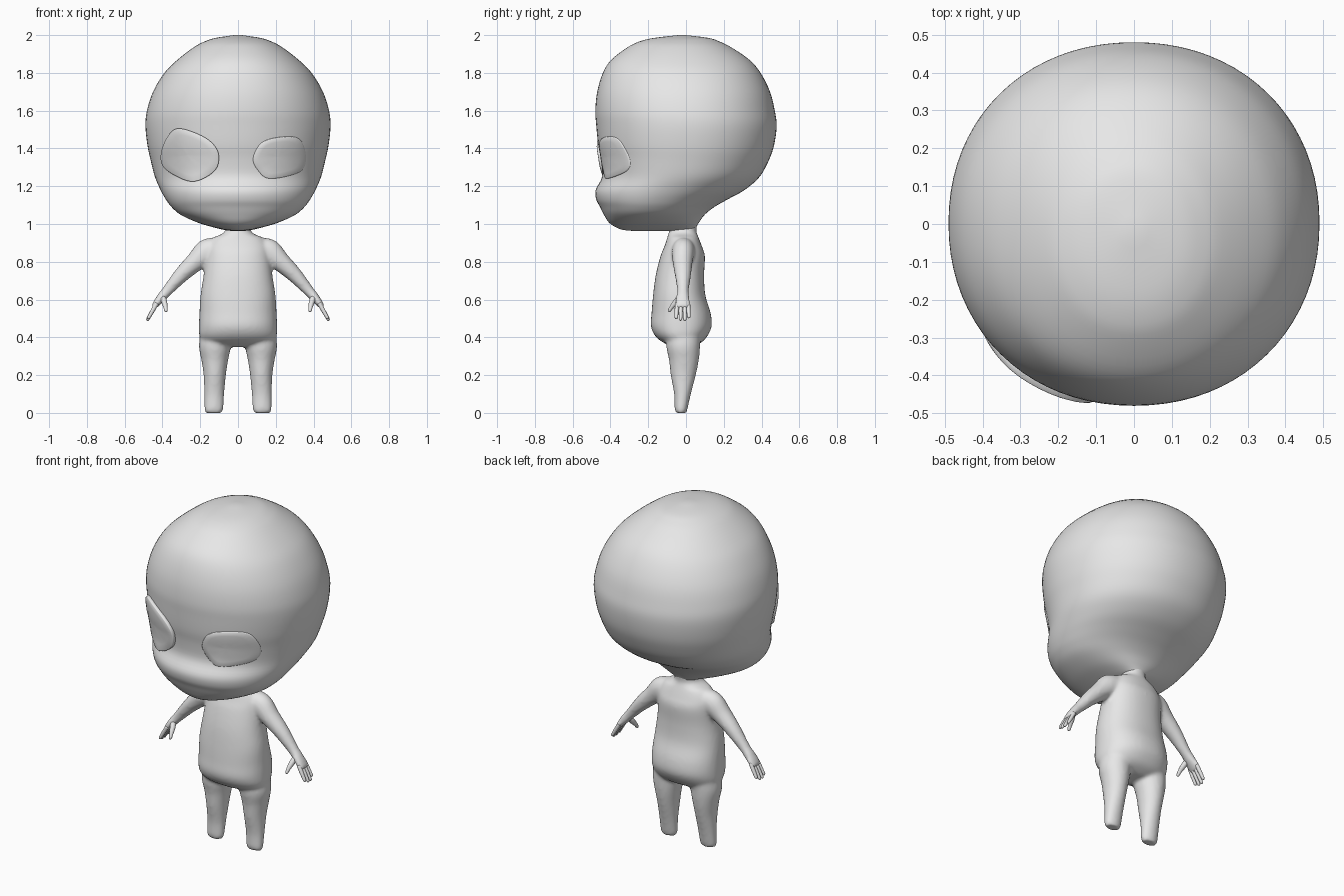
import bpy, bmesh
from math import sin, cos, pi, copysign
from mathutils import Vector
from mathutils.bvhtree import BVHTree

cube = bpy.data.objects.get("Cube")
if cube:
    bpy.data.objects.remove(cube, do_unlink=True)

clay = bpy.data.materials.new("clay_grey")
clay.use_nodes = True
grey = (0.8, 0.8, 0.8, 1)
clay.diffuse_color = grey
bsdf = next(n for n in clay.node_tree.nodes if n.type == 'BSDF_PRINCIPLED')
bsdf.inputs["Base Color"].default_value = grey


def spline(points, steps, closed=False):
    """Smooth curve through tuples of any length."""
    pts, n, out = [Vector(p) for p in points], len(points), []
    for i in range(n if closed else n - 1):
        near = [pts[(i + k) % n] if closed else pts[min(max(i + k, 0), n - 1)]
                for k in (-1, 0, 1, 2)]
        a, b, c, d = near
        for j in range(steps):
            t = j / steps
            out.append(b + (c - a) * (t / 2) + (a * 2 - b * 5 + c * 4 - d) * (t * t / 2)
                       + (b * 3 - a - c * 3 + d) * (t ** 3 / 2))
    return out if closed else out + [pts[-1]]


def skin(bm, rings):
    """Bridge rings of points and cap both ends."""
    rows = [[bm.verts.new(p) for p in ring] for ring in rings]
    n = len(rows[0])
    for low, high in zip(rows, rows[1:]):
        for i in range(n):
            bm.faces.new((low[i], low[(i + 1) % n], high[(i + 1) % n], high[i]))
    bm.faces.new(rows[0])
    bm.faces.new(rows[-1])


def loft(bm, sections, sides=48, steps=4, power=1.0):
    """Stack level sections: height, centre x, half width, front y, back y."""
    rings = []
    for z, cx, w, front, back in spline(sections, steps):
        ring = []
        for i in range(sides):
            a = 2 * pi * i / sides
            c, s = [copysign(abs(v) ** power, v) for v in (cos(a), sin(a))]
            ring.append((cx + w * c, (front + back) / 2 + (back - front) / 2 * s, z))
        rings.append(ring)
    skin(bm, rings)


def tube(bm, path, sides=20, steps=4):
    """Sweep an ellipse: x, y, z, radius along y, radius across."""
    pts = spline(path, steps)
    rings = []
    for i, p in enumerate(pts):
        d = (pts[min(i + 1, len(pts) - 1)] - pts[max(i - 1, 0)])
        d = Vector(d[:3]).normalized()
        side = Vector((0, 1, 0))
        side = (side - d * side.dot(d)).normalized()
        across = d.cross(side)
        rings.append([Vector(p[:3]) + side * p[3] * cos(2 * pi * k / sides)
                      + across * p[4] * sin(2 * pi * k / sides) for k in range(sides)])
    skin(bm, rings)


def finish(name, bm):
    bmesh.ops.recalc_face_normals(bm, faces=bm.faces)
    mesh = bpy.data.meshes.new(name)
    bm.to_mesh(mesh)
    bm.free()
    mesh.materials.append(clay)
    mesh.shade_smooth()
    obj = bpy.data.objects.new(name, mesh)
    bpy.context.collection.objects.link(obj)
    return obj


# Head: large skull, flat face, small muzzle and narrow chin
head_rows = [
    (2.0, .02, -.04, .0), (1.985, .12, -.17, .12), (1.965, .18, -.25, .18),
    (1.935, .235, -.31, .24), (1.87, .32, -.395, .335), (1.8, .39, -.44, .395),
    (1.7, .45, -.47, .445), (1.6, .482, -.48, .47), (1.52, .49, -.475, .48),
    (1.42, .48, -.465, .467), (1.34, .463, -.45, .44), (1.25, .44, -.445, .39),
    (1.18, .41, -.478, .31), (1.13, .382, -.475, .22), (1.09, .352, -.455, .15),
    (1.05, .305, -.435, .1), (1.01, .22, -.41, .07), (.985, .14, -.375, .055),
    (.968, .07, -.33, .045), (.962, .02, -.25, .0)]
bm = bmesh.new()
loft(bm, [(z, 0, w, f, b) for z, w, f, b in head_rows], sides=80, power=.95)
bmesh.ops.recalc_face_normals(bm, faces=bm.faces)
surface = BVHTree.FromBMesh(bm)
finish("head", bm)


# Eyes: thin rounded shells resting on the face
def eye(name, outline, lift):
    rim = [Vector(p) for p in spline(outline, 5, closed=True)]
    mid = sum(rim, Vector((0, 0))) / len(rim)
    bm = bmesh.new()
    rings = []
    for scale, out in ((1, -.02), (1, lift), (.97, lift + .003), (.75, lift + .005),
                       (.5, lift + .006), (.25, lift + .006), (.02, lift + .006)):
        ring = []
        for p in rim:
            q = mid + (p - mid) * scale
            hit = surface.ray_cast(Vector((q.x, -2, q.y)), Vector((0, 1, 0)))[0]
            ring.append((q.x, (hit.y if hit else -.25) - out, q.y))
        rings.append(ring)
    skin(bm, rings)
    finish(name, bm)


eye("right_eye", [(-.405, 1.39), (-.36, 1.48), (-.3, 1.505), (-.17, 1.455), (-.105, 1.38),
                  (-.12, 1.285), (-.23, 1.225), (-.33, 1.255), (-.4, 1.31)], .02)
eye("left_eye", [(.08, 1.35), (.125, 1.43), (.22, 1.46), (.325, 1.45), (.36, 1.35),
                 (.325, 1.275), (.17, 1.24), (.105, 1.285)], .004)

# Body: neck, torso, legs and arms fused into one soft skin
bm = bmesh.new()
torso_rows = [
    (1.05, .06, -.09, .07), (.97, .066, -.088, .055), (.945, .09, -.095, .06),
    (.925, .135, -.1, .068), (.88, .165, -.115, .085), (.83, .172, -.135, .1),
    (.73, .182, -.16, .096), (.625, .198, -.174, .102), (.53, .204, -.182, .13),
    (.46, .207, -.186, .136), (.41, .205, -.165, .115), (.375, .185, -.125, .085),
    (.35, .12, -.07, .04)]
loft(bm, [(z, 0, w, f, b) for z, w, f, b in torso_rows], power=.9)
for s in (1, -1):
    loft(bm, [(z, s * x, w, f, b) for z, x, w, f, b in (
        (.47, .115, .075, -.1, .08), (.36, .122, .085, -.105, .075),
        (.28, .123, .071, -.09, .068), (.2, .123, .059, -.081, .052),
        (.1, .126, .053, -.063, .026), (.02, .128, .05, -.06, .008),
        (0, .128, .043, -.054, .002))], sides=28)
    tube(bm, [(s * x, y, z, ry, rn) for x, y, z, ry, rn in (
        (.11, -.012, .87, .06, .06), (.165, -.015, .85, .06, .07),
        (.225, -.018, .8, .053, .053), (.3, -.016, .73, .043, .041),
        (.373, -.016, .648, .031, .029), (.405, -.017, .612, .036, .025),
        (.435, -.018, .575, .042, .018), (.448, -.018, .555, .036, .012))])
body = finish("body", bm)
fuse = body.modifiers.new("fuse", 'REMESH')
fuse.mode = 'VOXEL'
fuse.voxel_size = .01
fuse.use_smooth_shade = True
soften = body.modifiers.new("soften", 'SMOOTH')
soften.factor = .5
soften.iterations = 6
fused = bpy.data.meshes.new_from_object(
    body.evaluated_get(bpy.context.evaluated_depsgraph_get()))
body.modifiers.clear()
body.data = fused
if not fused.materials:
    fused.materials.append(clay)
fused.shade_smooth()

# Fingers and thumbs
for s, side in ((1, "left"), (-1, "right")):
    bm = bmesh.new()
    for y, tip, reach in ((-.047, -.052, .9), (-.027, -.029, 1), (-.007, -.006, 1),
                          (.011, .016, .85)):
        tube(bm, [(s * (.43 + .052 * t * reach), y + (tip - y) * t,
                   .58 - .092 * t * reach, r, r)
                  for t, r in ((0, .011), (.4, .011), (.75, .0095), (.94, .008), (1, .002))],
             sides=12)
    tube(bm, [(s * x, y, z, r, r) for x, y, z, r in (
        (.4, -.03, .615, .016), (.39, -.055, .585, .015), (.384, -.076, .56, .011),
        (.381, -.089, .54, .008), (.38, -.092, .535, .002))], sides=12)
    finish(side + "_fingers", bm)
